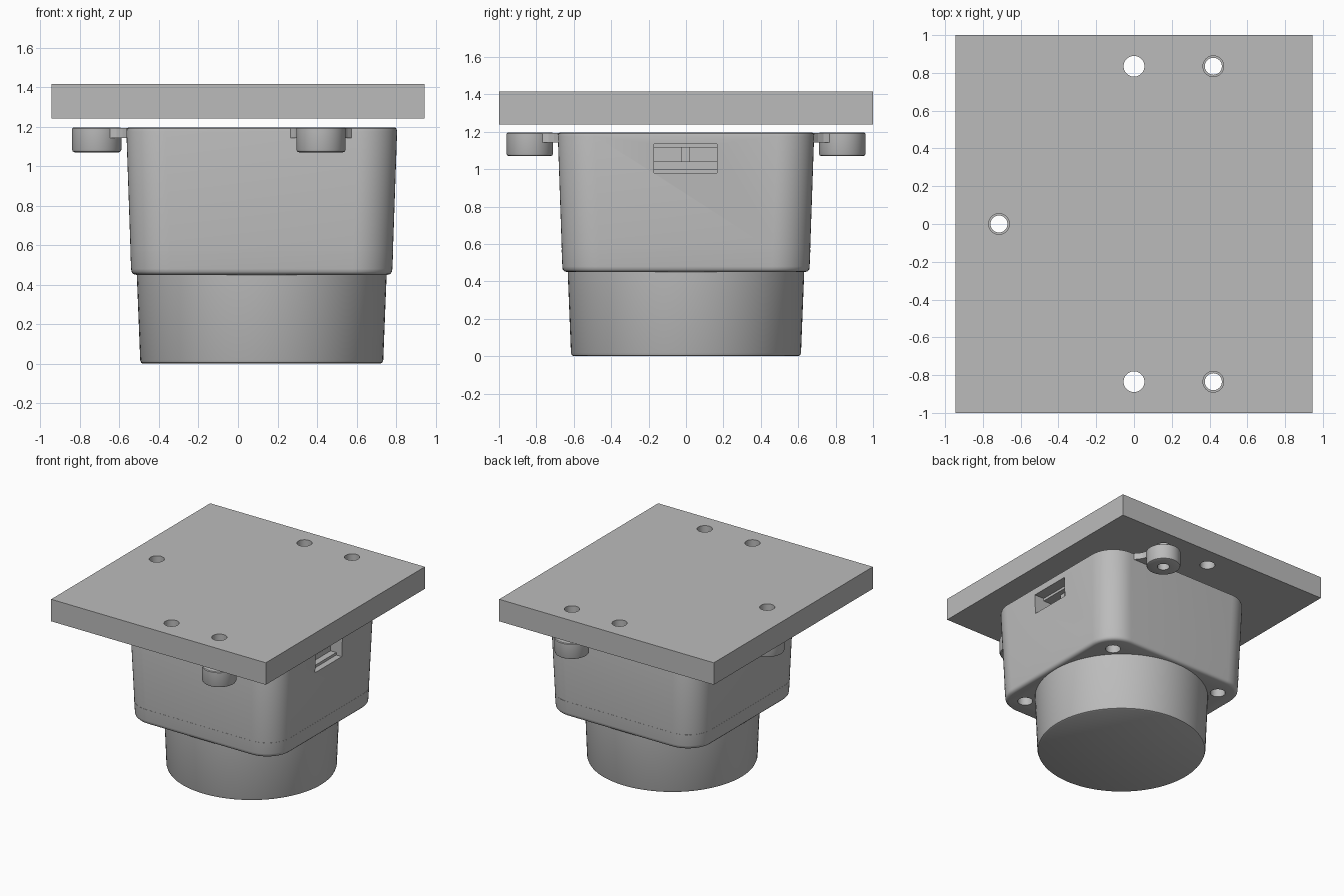
import bpy, bmesh, math
from mathutils import Matrix, Vector

cube = bpy.data.objects.get("Cube")
if cube:
    bpy.data.objects.remove(cube, do_unlink=True)

grey = bpy.data.materials.new("mid_grey")
grey.use_nodes = True
grey.diffuse_color = (0.5, 0.5, 0.5, 1)
grey.node_tree.nodes["Principled BSDF"].inputs["Base Color"].default_value = (0.5, 0.5, 0.5, 1)

CX = 0.12            # centre of the housing along x
EAR_Y = 0.835
EAR_HOLES = [(0.42, EAR_Y), (0.42, -EAR_Y), (-0.715, 0)]


def finish(name, bm):
    bmesh.ops.recalc_face_normals(bm, faces=bm.faces)
    mesh = bpy.data.meshes.new(name)
    bm.to_mesh(mesh)
    bm.free()
    mesh.materials.append(grey)
    obj = bpy.data.objects.new(name, mesh)
    bpy.context.collection.objects.link(obj)
    return obj


def activate(obj):
    bpy.ops.object.select_all(action='DESELECT')
    obj.select_set(True)
    bpy.context.view_layer.objects.active = obj


def smooth(obj):
    activate(obj)
    bpy.ops.object.shade_smooth_by_angle(angle=math.radians(35))


def rounded_square(half, radius, steps):
    """Outline of a square with rounded corners; a circle if radius == half."""
    points = []
    for corner in range(4):
        for i in range(steps + 1):
            if radius == half and i == steps:
                continue
            a = math.pi / 2 * (corner + i / steps)
            mid = math.pi / 2 * (corner + 0.5)
            c = (half - radius) * math.sqrt(2)
            points.append((c * math.cos(mid) + radius * math.cos(a),
                           c * math.sin(mid) + radius * math.sin(a)))
    return points


def loft(bm, centre, sections, steps=12, ring=False):
    """Skin (z, half width, corner radius) sections; ring closes the loop."""
    loops = [[bm.verts.new((centre[0] + x, centre[1] + y, z))
              for x, y in rounded_square(half, r, steps)] for z, half, r in sections]
    pairs = list(zip(loops, loops[1:]))
    if ring:
        pairs.append((loops[-1], loops[0]))
    else:
        bm.faces.new(loops[0])
        bm.faces.new(loops[-1])
    for a, b in pairs:
        for i in range(len(a)):
            j = (i + 1) % len(a)
            bm.faces.new((a[i], a[j], b[j], b[i]))


def box(bm, lo, hi):
    lo, hi = Vector(lo), Vector(hi)
    bmesh.ops.create_cube(bm, size=1, matrix=Matrix.Translation((lo + hi) / 2)
                          @ Matrix.Diagonal((*(hi - lo), 1)))


def cut(obj, cutter):
    mod = obj.modifiers.new("cut", 'BOOLEAN')
    mod.operation, mod.solver, mod.object = 'DIFFERENCE', 'EXACT', cutter
    activate(obj)
    bpy.ops.object.modifier_apply(modifier=mod.name)
    bpy.data.objects.remove(cutter, do_unlink=True)


# Mounting plate with five drilled holes
bm = bmesh.new()
box(bm, (-0.945, -1, 1.24), (0.945, 1, 1.415))
plate = finish("mounting_plate", bm)
bm = bmesh.new()
for hole in EAR_HOLES + [(0, EAR_Y), (0, -EAR_Y)]:
    loft(bm, hole, [(1.1, 0.055, 0.055), (1.6, 0.055, 0.055)])
cut(plate, finish("plate_drill", bm))
smooth(plate)

# Round barrel at the bottom
bm = bmesh.new()
loft(bm, (CX, 0), [(z, r, r) for z, r in
     [(0, 0.6), (0.005, 0.61), (0.018, 0.615), (0.47, 0.633)]], steps=24)
smooth(finish("barrel", bm))

# Housing base with four screw holes
bm = bmesh.new()
loft(bm, (CX, 0), [(0.45, 0.636, 0.18), (0.454, 0.65, 0.194),
                   (0.465, 0.659, 0.2), (0.48, 0.661, 0.2), (0.57, 0.665, 0.2)])
base = finish("housing_base", bm)
bm = bmesh.new()
for sx in (-1, 1):
    for sy in (-1, 1):
        loft(bm, (CX + sx * 0.5, sy * 0.5), [(0.4, 0.055, 0.055), (0.555, 0.055, 0.055)])
cut(base, finish("screw_drill", bm))
smooth(base)

# Upper housing with a connector opening on one side
bm = bmesh.new()
loft(bm, (CX, 0), [(0.57, 0.664, 0.2), (1.175, 0.685, 0.2),
                   (1.19, 0.682, 0.2), (1.195, 0.675, 0.193)])
housing = finish("upper_housing", bm)
bm = bmesh.new()
box(bm, (0.64, -0.17, 0.98), (0.95, 0.165, 1.135))
cut(housing, finish("opening_cutter", bm))
smooth(housing)

# Connector inside the opening: shelf, lip and centre post
bm = bmesh.new()
box(bm, (0.63, -0.17, 0.98), (0.75, 0.165, 1.0))
box(bm, (0.63, -0.17, 1.0), (0.70, 0.165, 1.04))
box(bm, (0.63, -0.17, 1.115), (0.72, 0.165, 1.135))
box(bm, (0.63, -0.025, 1.04), (0.68, 0.018, 1.115))
finish("connector", bm)

# Mounting ears: bored boss plus a thin web flaring into the housing
names = ["back_ear", "front_ear", "side_ear"]
directions = [(0, -1), (0, 1), (1, 0)]
for name, centre, d in zip(names, EAR_HOLES, directions):
    bm = bmesh.new()
    loft(bm, centre, [(z, r, r) for z, r in
         [(1.07, 0.045), (1.07, 0.112), (1.074, 0.121), (1.084, 0.125),
          (1.19, 0.125), (1.195, 0.12), (1.195, 0.045)]], steps=10, ring=True)
    smooth(finish(name, bm))
    bm = bmesh.new()
    half = [(0.05, 0.1), (0.1, 0.115), (0.13, 0.135), (0.15, 0.155), (0.2, 0.16)]
    outline = half + [(u, -w) for u, w in reversed(half)]
    face = bm.faces.new([bm.verts.new((centre[0] + d[0] * u - d[1] * w,
                                       centre[1] + d[1] * u + d[0] * w, 1.142))
                         for u, w in outline])
    top = bmesh.ops.extrude_face_region(bm, geom=[face])["geom"]
    bmesh.ops.translate(bm, vec=(0, 0, 0.051),
                        verts=[v for v in top if isinstance(v, bmesh.types.BMVert)])
    finish(name + "_web", bm)
